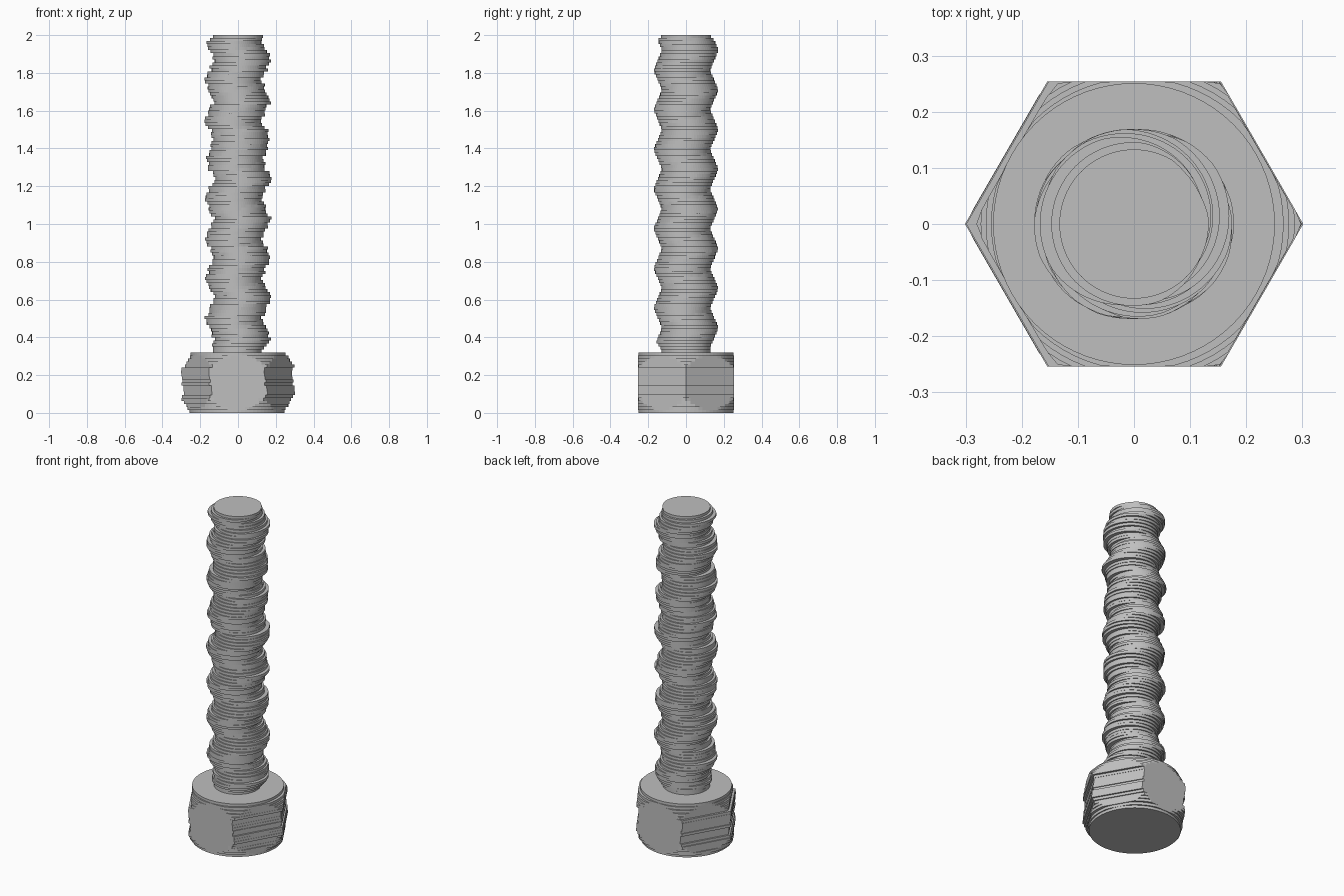
import bpy
import bmesh
import math
import random

cube = bpy.data.objects.get("Cube")
if cube:
    bpy.data.objects.remove(cube, do_unlink=True)

random.seed(4)
SIDES = 72
LAYER = 0.016        # thickness of one printed layer
WOBBLE = 0.01        # sideways drift of each layer along x
HEAD_TOP = 0.32
TOP = 2.0
PITCH = 0.21
ROOT, CREST = 0.129, 0.169
FLAT = 0.254         # half width of the hexagon across flats

steel = bpy.data.materials.new("steel_grey")
steel.use_nodes = True
colour = (0.52, 0.52, 0.52, 1)
steel.diffuse_color = colour
steel.node_tree.nodes["Principled BSDF"].inputs["Base Color"].default_value = colour


def head_radius(angle, z):
    """Hexagon with its corners cut by a cone at both ends."""
    sector = math.pi / 3
    hexagon = FLAT / math.cos(angle % sector - sector / 2)
    to_end = min(z, HEAD_TOP - z) - LAYER / 2
    return min(hexagon, 0.251 + 0.6 * to_end)


def thread_radius(angle, z):
    """Right-handed thread with tapered ends."""
    turn = (z - 1.92) / PITCH - (angle - math.pi / 2) / math.tau
    ridge = 1 - 2 * abs(turn - round(turn))
    ridge = max(0, min(1, (ridge - 0.06) / 0.88))
    radius = ROOT + (CREST - ROOT) * ridge
    tip = 0.133 + 0.8 * (TOP - z - LAYER / 2)
    runout = ROOT + 0.7 * max(0, z - HEAD_TOP - LAYER)
    return min(radius, tip, runout)


def layered_part(name, radius, bottom, top):
    """Stack thin straight-walled slices into one stepped closed skin."""
    bm = bmesh.new()
    count = round((top - bottom) / LAYER)
    rings = []
    for i in range(count):
        low = bottom + i * LAYER
        shift = random.uniform(-WOBBLE, WOBBLE)
        if i == count - 1:
            shift = 0
        outline = []
        for k in range(SIDES):
            a = math.tau * k / SIDES
            r = radius(a, low + LAYER / 2)
            outline.append((shift + r * math.cos(a), r * math.sin(a)))
        for z in (low, low + LAYER):
            rings.append([bm.verts.new((x, y, z)) for x, y in outline])
    # Walls and the narrow ledges between slices
    for a, b in zip(rings, rings[1:]):
        for k in range(SIDES):
            n = (k + 1) % SIDES
            bm.faces.new((a[k], a[n], b[n], b[k]))
    # End caps
    bm.faces.new(rings[0][::-1])
    bm.faces.new(rings[-1])
    mesh = bpy.data.meshes.new(name)
    bm.to_mesh(mesh)
    bm.free()
    mesh.materials.append(steel)
    obj = bpy.data.objects.new(name, mesh)
    bpy.context.collection.objects.link(obj)
    return obj


layered_part("hex_head", head_radius, 0, HEAD_TOP)
layered_part("threaded_shaft", thread_radius, HEAD_TOP, TOP)
